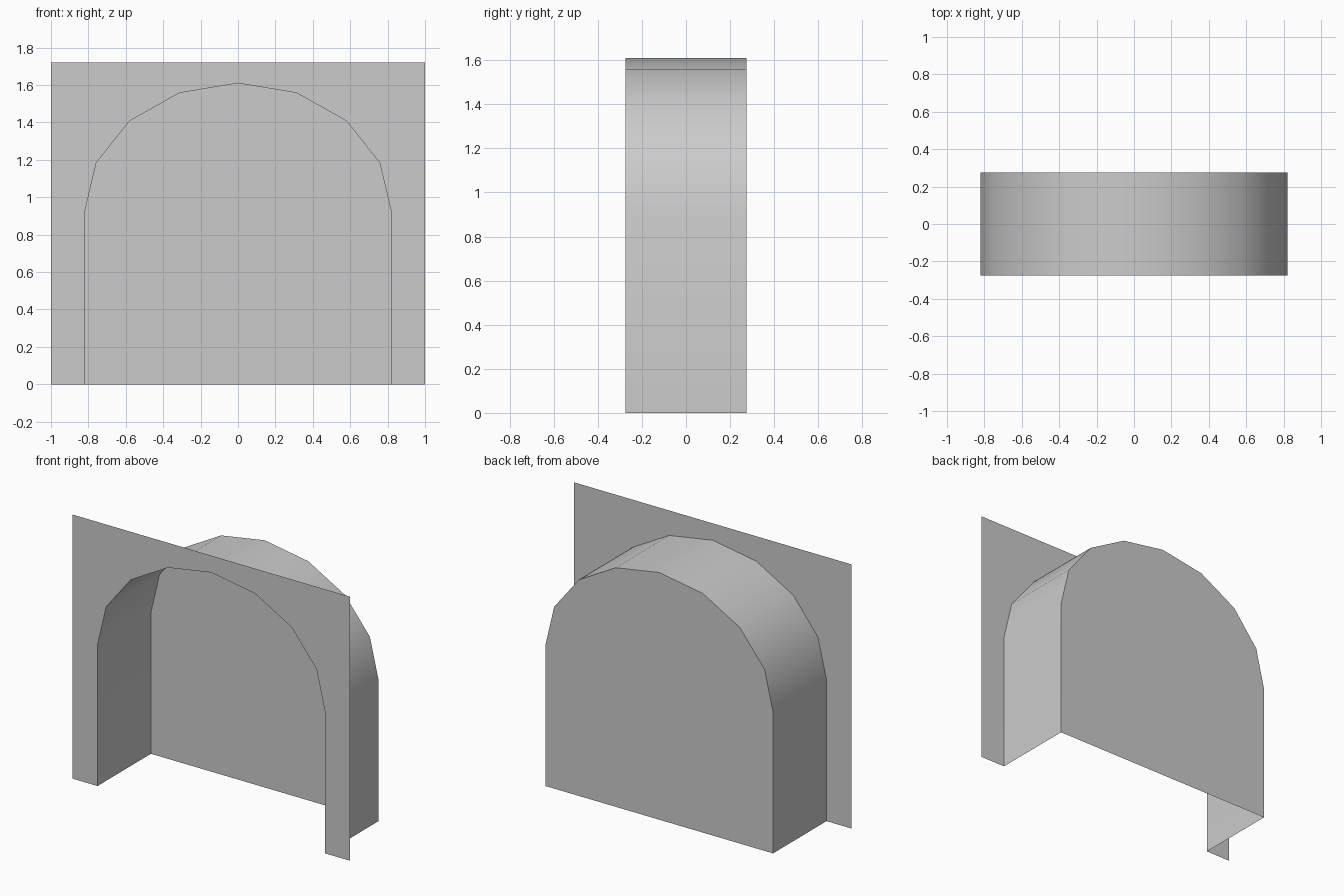
import bpy
from math import cos, sin, pi, radians

cube = bpy.data.objects.get("Cube")
if cube:
    bpy.data.objects.remove(cube, do_unlink=True)

DEPTH = 0.275           # half depth of the niche
HALF_W, SPRING, RISE = 0.82, 0.92, 0.69
TOP = 1.72
SEGMENTS = 8

grey = bpy.data.materials.new("light_grey")
grey.use_nodes = True
grey.diffuse_color = (0.6, 0.6, 0.6, 1)
grey.node_tree.nodes["Principled BSDF"].inputs["Base Color"].default_value = grey.diffuse_color


def add_part(name, verts, faces, smooth=False):
    mesh = bpy.data.meshes.new(name)
    mesh.from_pydata(verts, [], faces)
    mesh.materials.append(grey)
    obj = bpy.data.objects.new(name, mesh)
    bpy.context.collection.objects.link(obj)
    if smooth:
        bpy.ops.object.select_all(action='DESELECT')
        obj.select_set(True)
        bpy.context.view_layer.objects.active = obj
        bpy.ops.object.shade_smooth_by_angle(angle=radians(35))
    return obj


def at_depth(profile, y):
    return [(x, y, z) for x, z in profile]


# Arch profile from left foot over the crown to right foot
angles = [pi - pi * i / SEGMENTS for i in range(SEGMENTS + 1)]
arch = [(-HALF_W, 0)]
arch += [(HALF_W * cos(a), SPRING + RISE * sin(a)) for a in angles]
arch += [(HALF_W, 0)]
n = len(arch)

# Front plate with the arched opening
plate = [(-1, 0)] + arch + [(1, 0), (1, TOP), (-1, TOP)]
add_part("front_plate", at_depth(plate, -DEPTH), [range(len(plate))])

# Vault and side walls, open underneath
vault = at_depth(arch, -DEPTH) + at_depth(arch, DEPTH)
add_part("arched_vault", vault,
         [(i, n + i, n + i + 1, i + 1) for i in range(n - 1)], smooth=True)

# Back wall closing the niche
add_part("back_wall", at_depth(arch[::-1], DEPTH), [range(n)])
